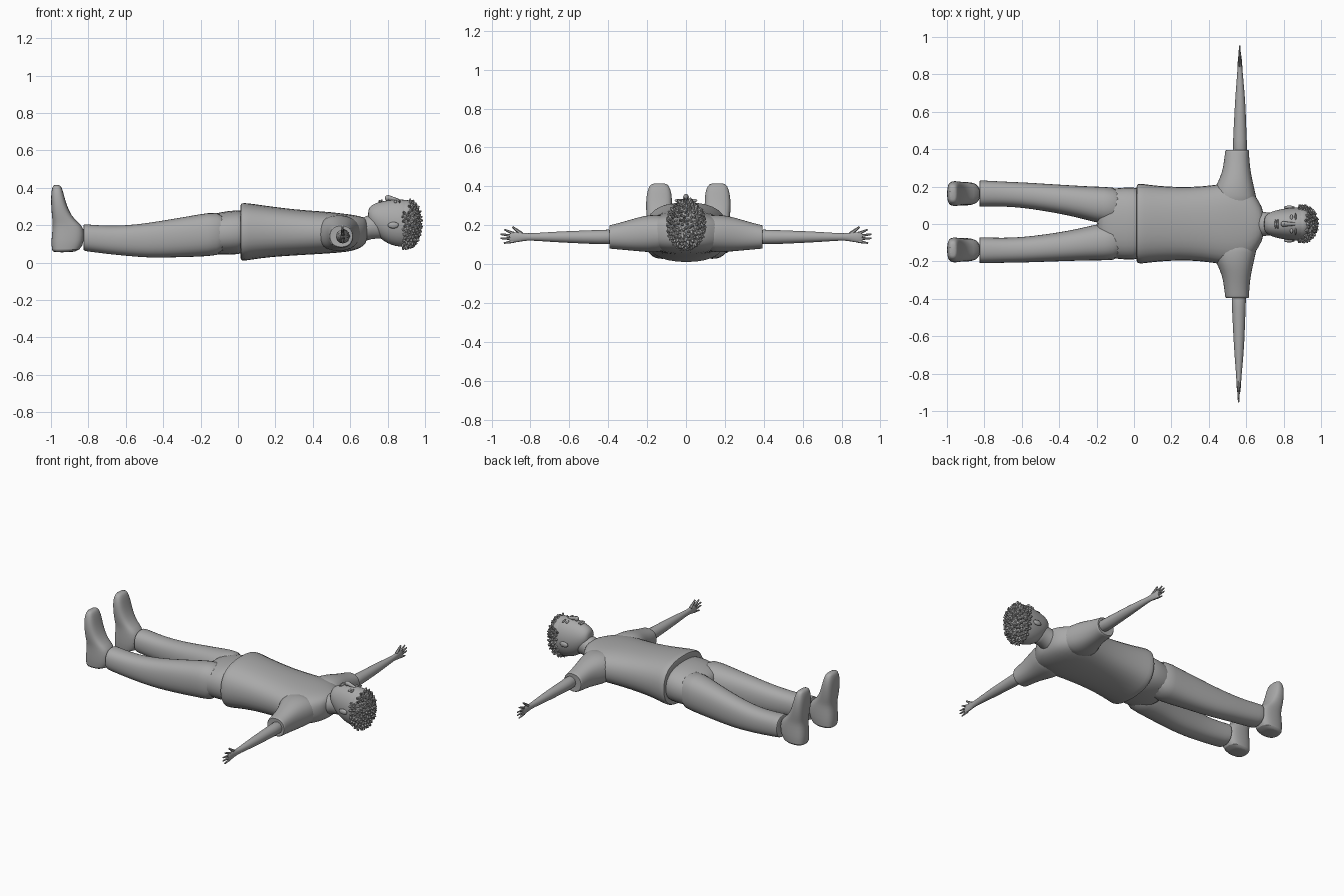
import bpy, bmesh, math, random
from mathutils import Vector

random.seed(4)
grey = bpy.data.materials.new("plain grey")
grey.diffuse_color = (0.4, 0.4, 0.4, 1)


def finish(bm, name, subsurf=0, angle=45):
    bmesh.ops.recalc_face_normals(bm, faces=bm.faces)
    me = bpy.data.meshes.new(name)
    bm.to_mesh(me)
    bm.free()
    me.materials.append(grey)
    ob = bpy.data.objects.new(name, me)
    bpy.context.collection.objects.link(ob)
    if subsurf:
        ob.modifiers.new("smooth", 'SUBSURF').levels = subsurf
        ob.modifiers["smooth"].render_levels = subsurf
    bpy.ops.object.select_all(action='DESELECT')
    ob.select_set(True)
    bpy.context.view_layer.objects.active = ob
    bpy.ops.object.shade_smooth_by_angle(angle=math.radians(angle))
    return ob


def loft(name, axis, sections, power=2.0, n=16, subsurf=1):
    """Skin rounded sections (position, min a, max a, min b, max b) along an axis."""
    bm = bmesh.new()
    rings = []
    for p, a0, a1, b0, b1 in sections:
        ring = []
        for i in range(n):
            t = 2 * math.pi * i / n
            c, s = math.cos(t), math.sin(t)
            a = (a0 + a1) / 2 + (a1 - a0) / 2 * math.copysign(abs(c) ** (2 / power), c)
            b = (b0 + b1) / 2 + (b1 - b0) / 2 * math.copysign(abs(s) ** (2 / power), s)
            ring.append(bm.verts.new({'x': (p, a, b), 'y': (a, p, b), 'z': (a, b, p)}[axis]))
        rings.append(ring)
    for r, q in zip(rings, rings[1:]):
        for i in range(n):
            bm.faces.new((r[i], r[(i + 1) % n], q[(i + 1) % n], q[i]))
    bm.faces.new(rings[0])
    bm.faces.new(rings[-1])
    return finish(bm, name, subsurf)


def ball(bm, loc, scale, sub=2):
    for v in bmesh.ops.create_icosphere(bm, subdivisions=sub, radius=1)['verts']:
        v.co = Vector(loc) + Vector([a * b for a, b in zip(v.co, scale)])


def spike(bm, start, end, r1, r2, segments=6):
    start, end = Vector(start), Vector(end)
    d = end - start
    rot = d.to_track_quat('Z', 'Y')
    new = bmesh.ops.create_cone(bm, cap_ends=True, segments=segments, radius1=r1, radius2=r2,
                                depth=d.length)['verts']
    for v in new:
        v.co = rot @ v.co + (start + end) / 2


# shirt body with a flared hem
loft("shirt_body", 'x', [
    (0.012, -0.195, 0.195, 0.03, 0.30), (0.014, -0.21, 0.215, 0.012, 0.318),
    (0.03, -0.218, 0.222, 0.005, 0.323), (0.08, -0.21, 0.213, 0.015, 0.317),
    (0.18, -0.2, 0.203, 0.028, 0.302), (0.3, -0.197, 0.2, 0.036, 0.287),
    (0.42, -0.21, 0.21, 0.043, 0.278), (0.5, -0.225, 0.225, 0.048, 0.272),
    (0.58, -0.22, 0.22, 0.055, 0.262), (0.63, -0.185, 0.185, 0.066, 0.255),
    (0.67, -0.12, 0.12, 0.085, 0.245), (0.695, -0.07, 0.07, 0.12, 0.23)], power=2.5)

# trousers: hips and legs, the legs drifting slightly to +y
loft("trouser_hips", 'x', [
    (-0.2, -0.1, 0.1, 0.08, 0.22), (-0.17, -0.17, 0.175, 0.05, 0.25),
    (-0.1, -0.192, 0.198, 0.038, 0.272), (0, -0.195, 0.2, 0.042, 0.285),
    (0.06, -0.19, 0.195, 0.05, 0.28)], power=2.5)

LEG = [(-0.825, 0.085, 0.216, 0.075, 0.195), (-0.83, 0.08, 0.222, 0.062, 0.207),
       (-0.8, 0.082, 0.223, 0.058, 0.205), (-0.7, 0.083, 0.218, 0.045, 0.198),
       (-0.6, 0.078, 0.216, 0.035, 0.2), (-0.48, 0.062, 0.21, 0.024, 0.213),
       (-0.35, 0.04, 0.204, 0.026, 0.236), (-0.25, 0.016, 0.2, 0.028, 0.252),
       (-0.17, -0.005, 0.198, 0.032, 0.268), (-0.05, -0.01, 0.197, 0.04, 0.275)]
BOOT = [(0.055, -0.985, -0.9, 0.1, 0.2), (0.062, -0.997, -0.84, 0.088, 0.212),
        (0.12, -1.0, -0.82, 0.085, 0.215), (0.185, -0.992, -0.82, 0.088, 0.212),
        (0.215, -0.992, -0.855, 0.09, 0.212), (0.25, -0.996, -0.89, 0.086, 0.216),
        (0.31, -1.0, -0.917, 0.082, 0.22), (0.37, -1.0, -0.932, 0.085, 0.214),
        (0.405, -0.993, -0.943, 0.1, 0.2), (0.416, -0.985, -0.955, 0.115, 0.185)]
SLEEVE = [(0.06, 0.42, 0.675, 0.07, 0.25), (0.16, 0.415, 0.652, 0.058, 0.258),
          (0.22, 0.445, 0.638, 0.062, 0.25), (0.28, 0.472, 0.625, 0.068, 0.232),
          (0.34, 0.48, 0.618, 0.074, 0.214), (0.39, 0.487, 0.616, 0.078, 0.202),
          (0.396, 0.487, 0.616, 0.08, 0.2), (0.392, 0.51, 0.6, 0.1, 0.185)]
ARM = [(0.34, 0.522, 0.608, 0.098, 0.185), (0.45, 0.524, 0.602, 0.1, 0.178),
       (0.55, 0.53, 0.598, 0.105, 0.174), (0.65, 0.535, 0.594, 0.11, 0.17),
       (0.75, 0.543, 0.585, 0.117, 0.163), (0.82, 0.549, 0.578, 0.122, 0.158),
       (0.86, 0.55, 0.576, 0.112, 0.166), (0.895, 0.553, 0.573, 0.108, 0.166),
       (0.91, 0.557, 0.569, 0.115, 0.16)]

for side, s in (("left", 1), ("right", -1)):
    def flip(lo, hi, drift=0.0):
        return tuple(sorted((s * lo + drift, s * hi + drift)))

    loft(side + "_trouser_leg", 'x',
         [(x, *flip(a, b, -0.014 * x), c, d) for x, a, b, c, d in LEG], power=2.4)
    loft(side + "_shoe", 'z',
         [(z, a, b, *flip(c, d, 0.012)) for z, a, b, c, d in BOOT], power=2.8)
    loft(side + "_sleeve", 'y', [(s * y, a, b, c, d) for y, a, b, c, d in SLEEVE], power=2.3)
    dx = 0.003 * s
    loft(side + "_arm", 'y', [(s * y, a + dx, b + dx, c, d) for y, a, b, c, d in ARM], n=10)
    # spread fingers and thumb
    bm = bmesh.new()
    for z0, y1, z1 in ((0.157, 0.935, 0.178), (0.145, 0.955, 0.154),
                       (0.131, 0.955, 0.133), (0.118, 0.937, 0.108)):
        spike(bm, (0.562 + dx, s * 0.885, z0), (0.562 + dx, s * y1, z1), 0.009, 0.004)
    spike(bm, (0.562 + dx, s * 0.845, 0.155), (0.562 + dx, s * 0.893, 0.192), 0.011, 0.005)
    finish(bm, side + "_fingers")

# neck and head
loft("neck", 'x', [(0.63, -0.085, 0.085, 0.09, 0.235), (0.69, -0.065, 0.065, 0.12, 0.25),
                   (0.74, -0.06, 0.06, 0.13, 0.27), (0.8, -0.06, 0.06, 0.12, 0.27)])
loft("head", 'x', [
    (0.695, -0.028, 0.028, 0.225, 0.28), (0.705, -0.05, 0.05, 0.195, 0.302),
    (0.735, -0.068, 0.068, 0.15, 0.32), (0.775, -0.079, 0.079, 0.115, 0.332),
    (0.82, -0.087, 0.087, 0.09, 0.338), (0.87, -0.092, 0.092, 0.08, 0.343),
    (0.92, -0.09, 0.09, 0.085, 0.335), (0.955, -0.07, 0.07, 0.115, 0.305),
    (0.97, -0.04, 0.04, 0.16, 0.26)])

# facial features: nose, lips, eyes, brows, ears
bm = bmesh.new()
spike(bm, (0.862, 0, 0.332), (0.8, 0, 0.348), 0.008, 0.014, 8)
ball(bm, (0.798, 0, 0.345), (0.013, 0.015, 0.016))
finish(bm, "nose")
bm = bmesh.new()
ball(bm, (0.757, 0, 0.327), (0.006, 0.026, 0.008))
ball(bm, (0.768, 0, 0.33), (0.006, 0.028, 0.008))
finish(bm, "lips")
for side, s in (("left", 1), ("right", -1)):
    bm = bmesh.new()
    ball(bm, (0.842, s * 0.035, 0.325), (0.008, 0.016, 0.009))
    ball(bm, (0.864, s * 0.037, 0.327), (0.005, 0.022, 0.009))
    finish(bm, side + "_eye_and_brow")
    bm = bmesh.new()
    ball(bm, (0.83, s * 0.089, 0.2), (0.03, 0.01, 0.018))
    finish(bm, side + "_ear")

# curly hair: a cap covered in short faceted tufts
bm = bmesh.new()
centre, size = Vector((0.9, 0, 0.208)), Vector((0.075, 0.092, 0.128))
ball(bm, centre, size, 3)
count = 210
for i in range(count):
    h = 1 - 1.25 * (i + 0.5) / count
    a = i * 2.39996
    r = math.sqrt(1 - h * h)
    d = Vector((h, r * math.cos(a), r * math.sin(a)))
    if d.z > 0.55 and d.x < 0.25:
        continue
    base = centre + Vector([p * q for p, q in zip(d, size)])
    bend = Vector([random.uniform(-0.6, 0.6) for _ in range(3)])
    tip = base + (d + bend).normalized() * random.uniform(0.01, 0.018)
    tip.x = min(tip.x, 0.995)
    spike(bm, base - d * 0.008, tip, 0.012, 0.004, 5)
finish(bm, "curly_hair", angle=30)
